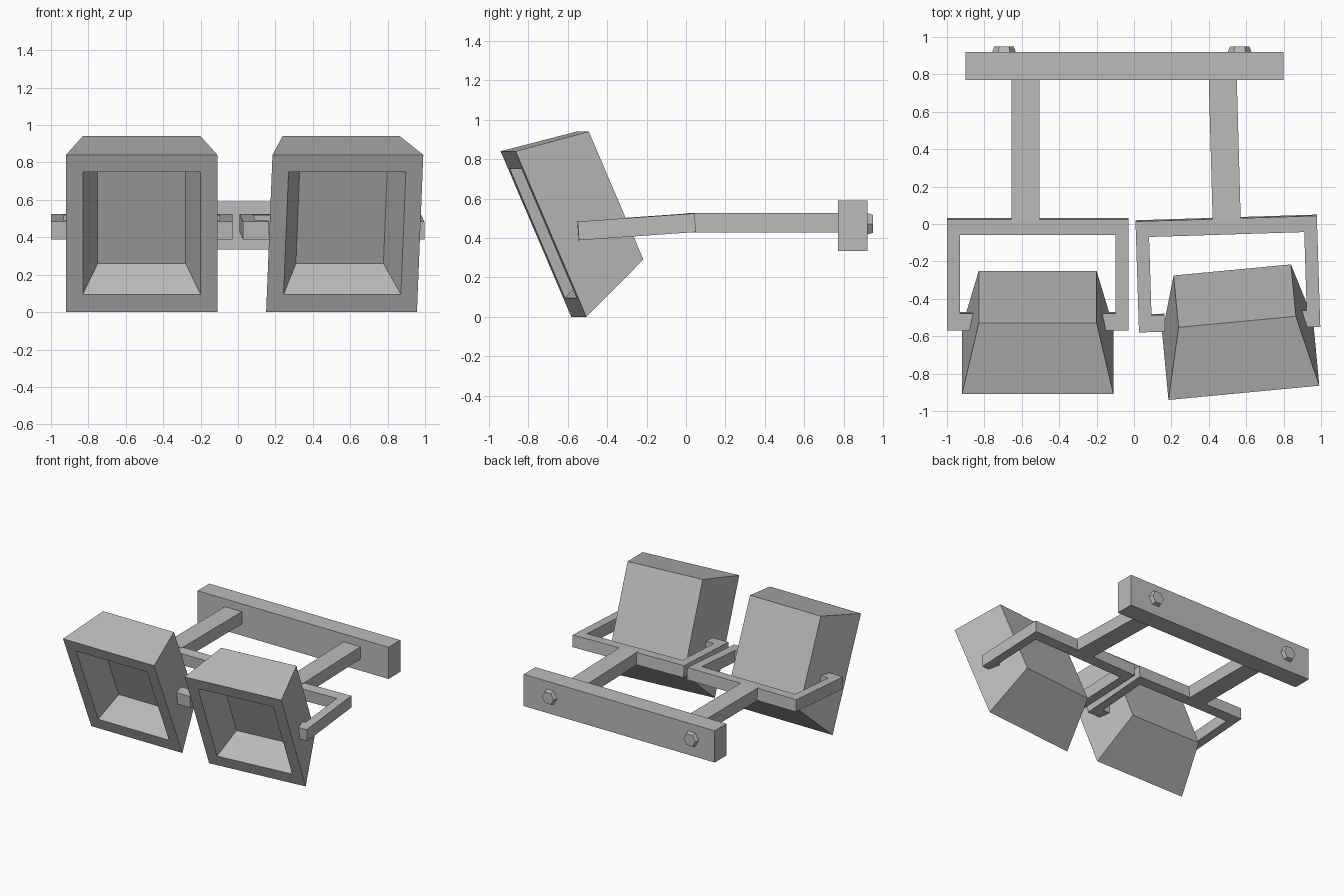
import bpy, bmesh
from math import radians, cos, sin
from mathutils import Matrix

cube = bpy.data.objects.get("Cube")
if cube:
    bpy.data.objects.remove(cube, do_unlink=True)

metal = bpy.data.materials.new("grey_metal")
metal.use_nodes = True
GREY = (0.5, 0.5, 0.5, 1)
metal.diffuse_color = GREY
metal.node_tree.nodes["Principled BSDF"].inputs["Base Color"].default_value = GREY


def add_object(name, bm, location, yaw=0, tilt=0):
    bmesh.ops.recalc_face_normals(bm, faces=bm.faces)
    mesh = bpy.data.meshes.new(name)
    bm.to_mesh(mesh)
    bm.free()
    mesh.materials.append(metal)
    obj = bpy.data.objects.new(name, mesh)
    obj.location = location
    obj.rotation_euler = (radians(tilt), 0, radians(yaw))
    bpy.context.collection.objects.link(obj)
    return obj


def box(name, size, location, yaw=0):
    bm = bmesh.new()
    bmesh.ops.create_cube(bm, size=1)
    bmesh.ops.scale(bm, vec=size, verts=bm.verts)
    return add_object(name, bm, location, yaw)


def lamp(name, location, yaw):
    """Tapered housing with an open recess, lofted through four rectangles."""
    lean = radians(23.2)
    c, s = cos(lean), sin(lean)
    # half width, bottom, top, depth: back, front rim, opening, recess back
    sections = [(0.315, 0.149, 0.856, 0.39), (0.405, 0, 0.914, 0),
                (0.315, 0.103, 0.816, 0), (0.235, 0.196, 0.78, 0.2)]
    bm = bmesh.new()
    loops = []
    for w, low, high, depth in sections:
        corners = [(-w, low), (w, low), (w, high), (-w, high)]
        loops.append([bm.verts.new((x, 0.36 - s * u + c * depth, c * u + s * depth))
                      for x, u in corners])
    for a, b in zip(loops, loops[1:]):
        for i in range(4):
            j = (i + 1) % 4
            bm.faces.new((a[i], a[j], b[j], b[i]))
    bm.faces.new(loops[0])
    bm.faces.new(loops[-1])
    return add_object(name, bm, location, yaw)


def bracket(name, location, yaw):
    """U-shaped yoke with inward tips, extruded from its plan outline."""
    half = [(0.485, 0), (0.485, -0.595), (0.345, -0.595), (0.345, -0.505),
            (0.415, -0.505), (0.415, -0.085)]
    outline = half + [(-x, y) for x, y in reversed(half)]
    bm = bmesh.new()
    face = bm.faces.new([bm.verts.new((x, y, 0)) for x, y in outline])
    top = bmesh.ops.extrude_face_region(bm, geom=[face])["geom"]
    bmesh.ops.translate(bm, vec=(0, 0, 0.095),
                        verts=[v for v in top if isinstance(v, bmesh.types.BMVert)])
    return add_object(name, bm, location, yaw, tilt=4)


def bolt(name, x):
    bm = bmesh.new()
    bmesh.ops.create_cone(bm, cap_ends=True, segments=6, radius1=0.066,
                          radius2=0.052, depth=0.04)
    # Turn the axis to the back and put corners at the sides
    bmesh.ops.rotate(bm, verts=bm.verts, matrix=Matrix.Rotation(radians(30), 3, "Z"))
    bmesh.ops.rotate(bm, verts=bm.verts, matrix=Matrix.Rotation(radians(-90), 3, "X"))
    if max(v.co.x for v in bm.verts) < 0.06:
        bmesh.ops.rotate(bm, verts=bm.verts, matrix=Matrix.Rotation(radians(30), 3, "Y"))
    return add_object(name, bm, (x, 0.93, 0.472))


# Wall board and its bolts
box("wall_board", (1.7, 0.15, 0.255), (-0.05, 0.845, 0.4625))
bolt("right_bolt", -0.695)
bolt("left_bolt", 0.565)

# Arms from the board to the yokes
box("right_arm", (0.15, 0.78, 0.1), (-0.58, 0.4, 0.477))
box("left_arm", (0.15, 0.78, 0.1), (0.485, 0.4, 0.477), 1.6)

# Yokes and lamps, the left pair slightly turned
bracket("right_bracket", (-0.515, 0.032, 0.43), 0)
bracket("left_bracket", (0.4925, 0.035, 0.43), 1.8)
lamp("right_lamp", (-0.515, -0.91, 0), 0)
lamp("left_lamp", (0.5875, -0.9025, 0), 5.4)
